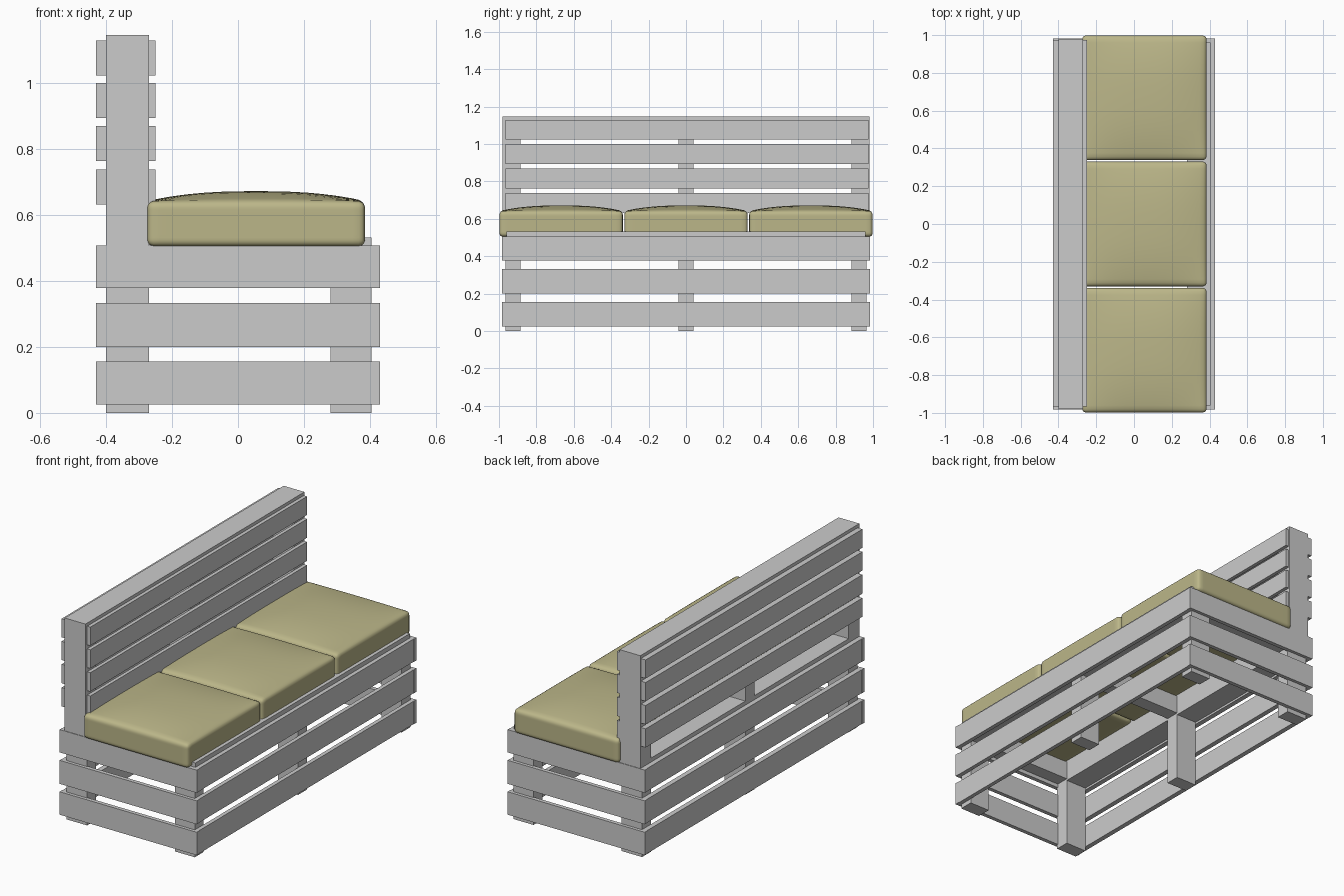
import bpy, bmesh
from mathutils import Vector

if "Cube" in bpy.data.objects:
    bpy.data.objects.remove(bpy.data.objects["Cube"])


def box(name, x, y, z):
    """Axis-aligned beam given its (min, max) extents."""
    bm = bmesh.new()
    bmesh.ops.create_cube(bm, size=1)
    for v in bm.verts:
        v.co = Vector([(a + b) / 2 + c * (b - a) for (a, b), c in zip((x, y, z), v.co)])
    return finish(name, bm)


def finish(name, bm):
    me = bpy.data.meshes.new(name)
    bm.to_mesh(me)
    bm.free()
    ob = bpy.data.objects.new(name, me)
    bpy.context.collection.objects.link(ob)
    return ob


def clamp(v, m):
    return max(-m, min(m, v))


def cushion(name, cx, cy, z0, size, r, dome):
    """Rounded block with a softly domed top."""
    bm = bmesh.new()
    bmesh.ops.create_cube(bm, size=2)
    bmesh.ops.subdivide_edges(bm, edges=bm.edges[:], cuts=19, use_grid_fill=True)
    half = Vector(size) / 2
    for v in bm.verts:
        # pack the grid towards the edges, then round them
        p = Vector([(1 - (1 - abs(c)) ** 1.8) * (1 if c > 0 else -1) * h
                    for c, h in zip(v.co, half)])
        q = Vector([clamp(c, h - r) for c, h in zip(p, half)])
        p = q + (p - q).normalized() * r
        u, w = abs(p.x / half.x), abs(p.y / half.y)
        t = max(0, p.z / half.z)
        p.z += dome * t * (1 - min(u, 1) ** 2.5) * (1 - min(w, 1) ** 2.5)
        v.co = p + Vector((cx, cy, z0 + half.z))
    for f in bm.faces:
        f.smooth = True
    return finish(name, bm)


fabric = bpy.data.materials.new("cushion_fabric")
fabric.diffuse_color = (0.50, 0.47, 0.25, 1)
fabric.use_nodes = True
fabric.node_tree.nodes["Principled BSDF"].inputs["Base Color"].default_value = fabric.diffuse_color

BACK, FRONT = (-0.40, -0.27), (0.28, 0.405)
LOWER = [(0.025, 0.155), (0.20, 0.333), (0.378, 0.507)]
UPPER = [(0.632, 0.738), (0.763, 0.87), (0.894, 1.0), (1.023, 1.128)]
LONG = (-0.975, 0.98)

# posts
for y in ((-0.965, -0.885), (-0.04, 0.04), (0.885, 0.965)):
    box("back_post", BACK, y, (0, 1.08))
    box("front_post", FRONT, y, (0, 0.50))
    # seat bearer between the rails
    box("seat_bearer", (-0.28, 0.29), y, (0.40, 0.506))
for s in (-1, 1):
    # upper end posts sit flush with the side slats
    y = sorted((s * 0.885, s * 0.98))
    box("backrest_end_post", BACK, y, (0.50, 1.146))

# long rails
box("seat_rail_back", BACK, (-0.96, 0.96), (0.39, 0.53))
box("seat_rail_front", FRONT, (-0.96, 0.96), (0.39, 0.532))
box("backrest_top_rail", BACK, LONG, (1.06, 1.146))

# lower slats on all four sides
for z in LOWER:
    box("front_slat", (0.405, 0.428), LONG, z)
    box("back_slat", (-0.428, -0.40), LONG, z)
    for s in (-1, 1):
        box("side_slat", (-0.43, 0.43), sorted((s * 0.96, s * 0.983)), z)

# backrest slats, both faces
for z in UPPER:
    box("backrest_front_slat", (-0.27, -0.25), (-0.965, 0.975), z)
    box("backrest_back_slat", (-0.43, -0.40), (-0.965, 0.975), z)

# seat cushions
for i in (-1, 0, 1):
    ob = cushion("seat_cushion", 0.055, i * 0.668, 0.504, (0.66, 0.66, 0.138), 0.022, 0.03)
    ob.data.materials.append(fabric)
